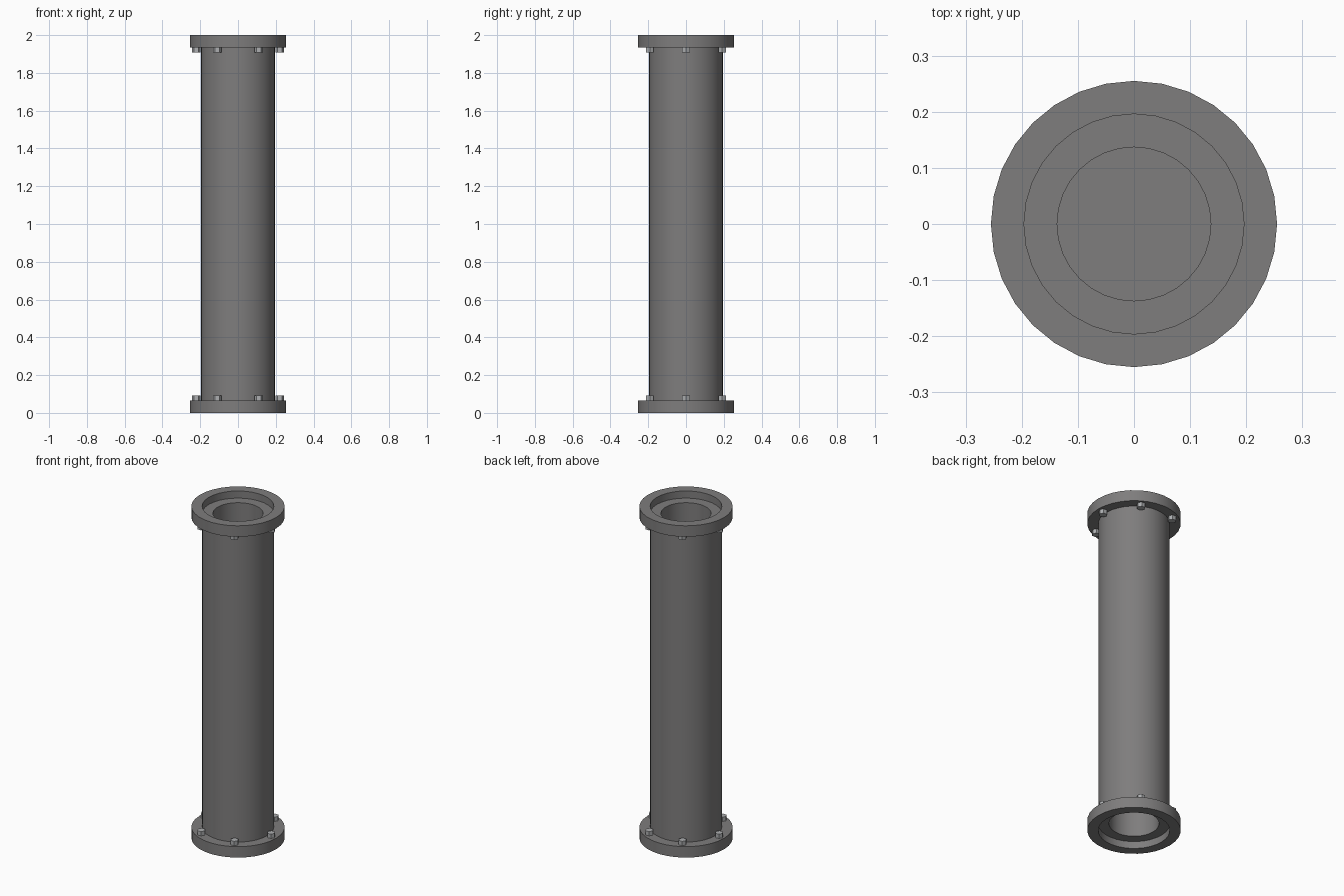
import bpy, bmesh, math

if "Cube" in bpy.data.objects:
    bpy.data.objects.remove(bpy.data.objects["Cube"])

SEG = 32
H = 2.0


def material(name, rgb):
    m = bpy.data.materials.new(name)
    m.diffuse_color = (*rgb, 1)
    m.use_nodes = True
    m.node_tree.nodes["Principled BSDF"].inputs["Base Color"].default_value = m.diffuse_color
    return m


grey = material("dark_grey_metal", (0.21, 0.205, 0.205))
steel = material("light_steel", (0.42, 0.43, 0.44))


def finish(name, bm, mat, smooth=True):
    bmesh.ops.recalc_face_normals(bm, faces=bm.faces)
    me = bpy.data.meshes.new(name)
    bm.to_mesh(me)
    bm.free()
    me.materials.append(mat)
    ob = bpy.data.objects.new(name, me)
    bpy.context.collection.objects.link(ob)
    if smooth:
        bpy.ops.object.select_all(action='DESELECT')
        ob.select_set(True)
        bpy.context.view_layer.objects.active = ob
        bpy.ops.object.shade_smooth_by_angle(angle=math.radians(30))
    return ob


def lathe(name, profile, mat, closed):
    """Turn an (r, z) profile around the z axis."""
    bm = bmesh.new()
    vs = [bm.verts.new((r, 0, z)) for r, z in profile]
    pairs = list(zip(vs, vs[1:])) + ([(vs[-1], vs[0])] if closed else [])
    edges = [bm.edges.new(p) for p in pairs]
    bmesh.ops.spin(bm, geom=vs + edges, cent=(0, 0, 0), axis=(0, 0, 1),
                   angle=math.tau, steps=SEG, use_duplicate=False)
    bmesh.ops.remove_doubles(bm, verts=bm.verts, dist=1e-4)
    return finish(name, bm, mat)


# Pipe: thick wall, recessed ends, deep blind bore at each end
R_OUT, R_BORE, LEDGE, BORE = 0.196, 0.137, 0.043, 0.35
half = [(0, H - BORE), (R_BORE, H - BORE), (R_BORE, H - LEDGE), (R_OUT, H - LEDGE)]
lathe("pipe", half + [(r, H - z) for r, z in reversed(half)], grey, False)

# Flange rings and their bolts at both ends
R_FL, T_FL, R_BOLT, BOLT_H = 0.255, 0.066, 0.221, 0.026
for end, flip in (("bottom", False), ("top", True)):
    def zz(z):
        return H - z if flip else z
    lathe(end + "_flange", [(R_OUT, zz(0)), (R_FL, zz(0)),
                            (R_FL, zz(T_FL)), (R_OUT, zz(T_FL))], grey, True)
    for i in range(6):
        a = i * math.tau / 6
        bm = bmesh.new()
        bmesh.ops.create_cone(bm, cap_ends=True, segments=6, radius1=0.023,
                              radius2=0.023, depth=BOLT_H + 0.01)
        # put a hexagon corner on the x axis
        corner = max(bm.verts, key=lambda v: v.co.x).co
        turn = -math.atan2(corner.y, corner.x)
        c, s = math.cos(turn), math.sin(turn)
        for v in bm.verts:
            x, y = v.co.x, v.co.y
            v.co.x, v.co.y = x * c - y * s, x * s + y * c
        bmesh.ops.translate(bm, verts=bm.verts, vec=(
            R_BOLT * math.cos(a), R_BOLT * math.sin(a),
            zz(T_FL + BOLT_H / 2 - 0.005)))
        finish(f"{end}_bolt_{i + 1}", bm, steel, False)
